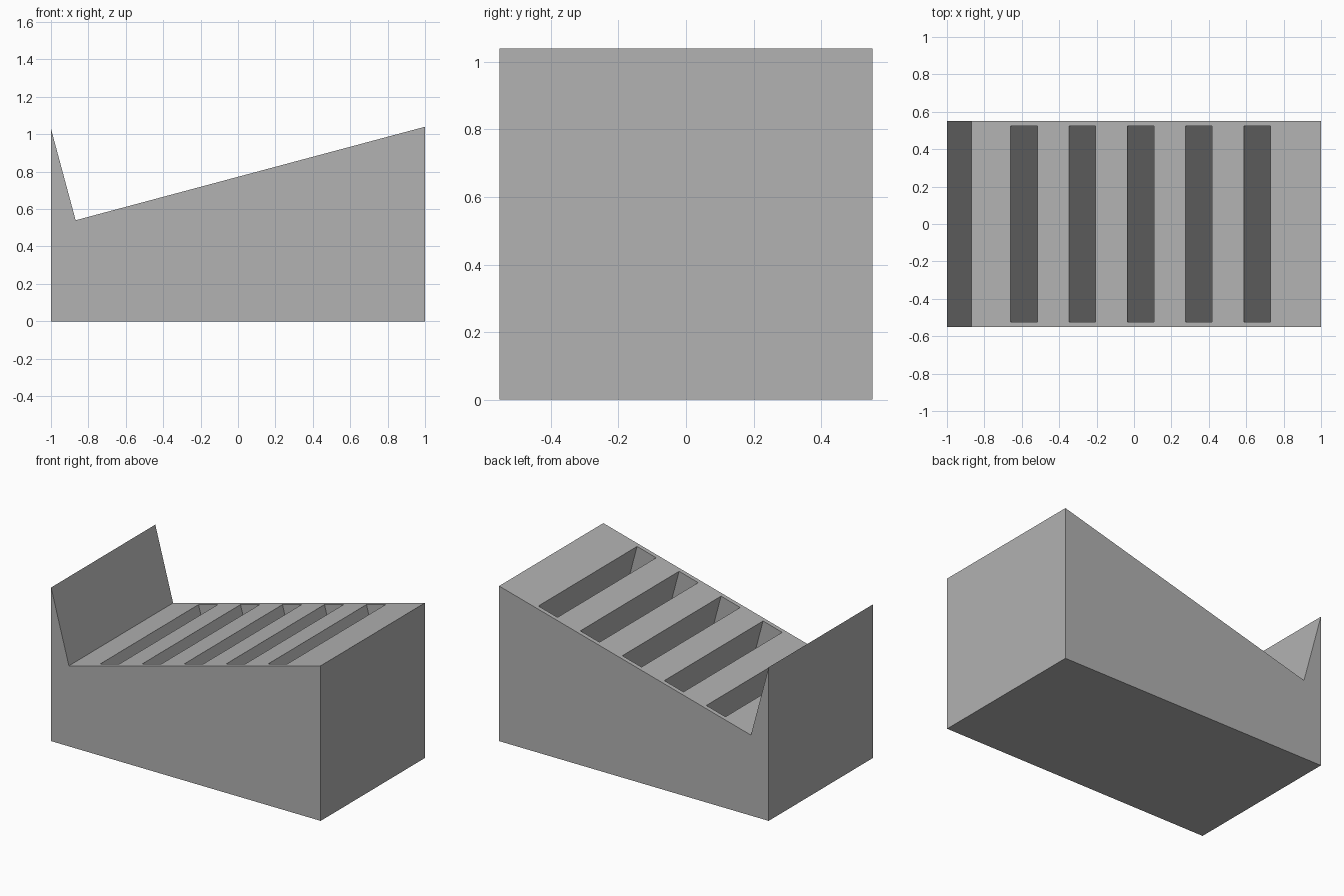
import bpy
import bmesh
from mathutils import Vector

if "Cube" in bpy.data.objects:
    bpy.data.objects.remove(bpy.data.objects["Cube"])

grey = bpy.data.materials.new("light_grey")
grey.diffuse_color = (0.445, 0.445, 0.445, 1)
grey.use_nodes = True
grey.node_tree.nodes["Principled BSDF"].inputs["Base Color"].default_value = grey.diffuse_color


def prism(name, profile, half_depth):
    """Extrude an (x, z) profile symmetrically along y."""
    bm = bmesh.new()
    face = bm.faces.new([bm.verts.new((x, -half_depth, z)) for x, z in profile])
    ext = bmesh.ops.extrude_face_region(bm, geom=[face])
    verts = [v for v in ext["geom"] if isinstance(v, bmesh.types.BMVert)]
    bmesh.ops.translate(bm, vec=(0, 2 * half_depth, 0), verts=verts)
    bmesh.ops.recalc_face_normals(bm, faces=bm.faces)
    mesh = bpy.data.meshes.new(name)
    bm.to_mesh(mesh)
    bm.free()
    mesh.materials.append(grey)
    obj = bpy.data.objects.new(name, mesh)
    bpy.context.collection.objects.link(obj)
    return obj


# Solid body: sloped deck with a leaning backrest at the low end
low, high = Vector((-0.868, 0.54)), Vector((1, 1.04))
body = prism("tray_body", [(-1, 0), (1, 0), high, low, (-1, 1.03)], 0.552)

# Five deep slots at right angles to the deck
along = (high - low).normalized()
down = Vector((along.y, -along.x))
slot_width, slot_depth = 0.147, 0.56
for i in range(5):
    x = -0.659 + 0.3115 * i
    start = low + along * ((x - low.x) / along.x)
    end = start + along * slot_width
    cutter = prism(f"slot_cutter_{i + 1}",
                   [start - down * 0.05, end - down * 0.05,
                    end + down * slot_depth, start + down * slot_depth], 0.523)
    cutter.hide_render = True
    cutter.hide_viewport = True
    cut = body.modifiers.new(f"slot_{i + 1}", "BOOLEAN")
    cut.operation = "DIFFERENCE"
    cut.solver = "EXACT"
    cut.object = cutter
